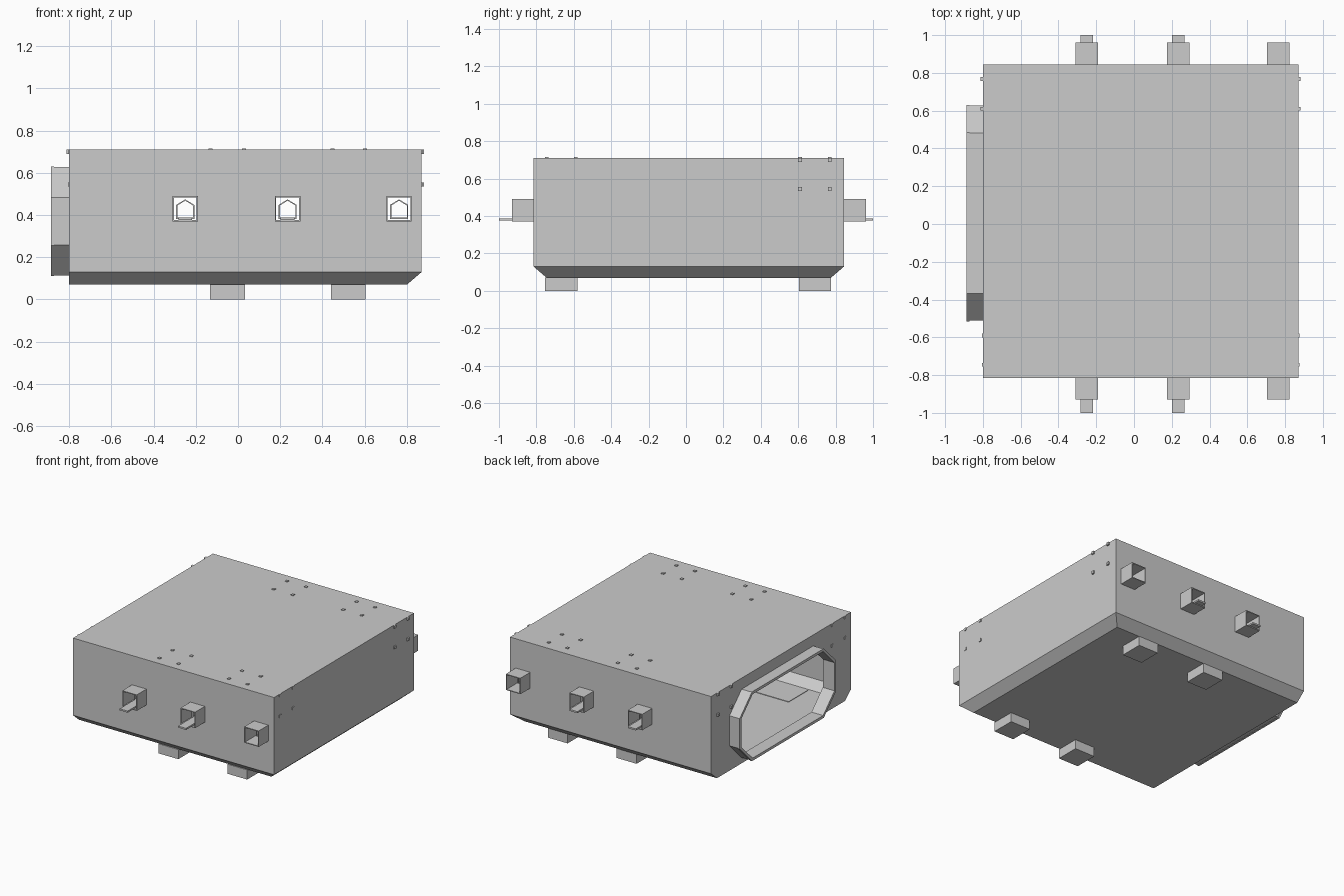
import bpy, bmesh

if "Cube" in bpy.data.objects:
    bpy.data.objects.remove(bpy.data.objects["Cube"])

YF, YB, XL, XR, ZT = -0.815, 0.845, -0.80, 0.87, 0.71   # main body limits


def finish(name, bm):
    bmesh.ops.recalc_face_normals(bm, faces=bm.faces)
    me = bpy.data.meshes.new(name)
    bm.to_mesh(me)
    bm.free()
    ob = bpy.data.objects.new(name, me)
    bpy.context.collection.objects.link(ob)
    return ob


def boxes(name, limits):
    """One object from several boxes given as (x0, x1, y0, y1, z0, z1)."""
    bm = bmesh.new()
    for x0, x1, y0, y1, z0, z1 in limits:
        for v in bmesh.ops.create_cube(bm, size=1)["verts"]:
            v.co = (x0 if v.co.x < 0 else x1, y0 if v.co.y < 0 else y1, z0 if v.co.z < 0 else z1)
    return finish(name, bm)


def prism(name, pts, axis, a, b, inner=None):
    """Extrude a profile along x or y; with an inner profile it becomes an open tube."""
    bm = bmesh.new()

    def loop(profile, d):
        return [bm.verts.new((d, p, q) if axis == "x" else (p, d, q)) for p, q in profile]
    n = len(pts)
    loops = [loop(pts, a), loop(pts, b)]
    if inner:
        loops += [loop(inner, b), loop(inner, a)]
    else:
        bm.faces.new(loops[0])
        bm.faces.new(loops[1])
    pairs = list(zip(loops, loops[1:] + loops[:1])) if inner else [loops]
    for p, q in pairs:
        for i in range(n):
            j = (i + 1) % n
            bm.faces.new((p[i], p[j], q[j], q[i]))
    return finish(name, bm)


def tub(name, t):
    """Box with the lower edges chamfered on three sides, shrunk by t."""
    bm = bmesh.new()
    rows = []
    for z, c in ((0.07 + t, 0.07), (0.13 + t * 0.4, 0), (ZT - t, 0)):
        x0, x1, y0, y1 = XL + t, XR - t - c, YF + t + c, YB - t - c
        rows.append([bm.verts.new((x, y, z)) for x, y in ((x0, y0), (x1, y0), (x1, y1), (x0, y1))])
    bm.faces.new(rows[0])
    bm.faces.new(rows[-1])
    for lo, hi in zip(rows, rows[1:]):
        for i in range(4):
            j = (i + 1) % 4
            bm.faces.new((lo[i], lo[j], hi[j], hi[i]))
    return finish(name, bm)


def cut(ob, cutter):
    m = ob.modifiers.new("cut", "BOOLEAN")
    m.operation, m.solver, m.object = "DIFFERENCE", "EXACT", cutter
    deps = bpy.context.evaluated_depsgraph_get()
    ob_mesh = bpy.data.meshes.new_from_object(ob.evaluated_get(deps))
    ob.modifiers.clear()
    ob.data = ob_mesh
    bpy.data.objects.remove(cutter)


def octagon(t, y0=-0.515, y1=0.63, z0=0.11, z1=0.63, c=0.146):
    c -= t * 0.586
    y0, y1, z0, z1 = y0 + t, y1 - t, z0 + t, z1 - t
    return [(y0 + c, z0), (y1 - c, z0), (y1, z0 + c), (y1, z1 - c),
            (y1 - c, z1), (y0 + c, z1), (y0, z1 - c), (y0, z0 + c)]


def square(x, t):
    h = 0.06 - t
    return [(x - h, 0.43 - h), (x + h, 0.43 - h), (x + h, 0.43 + h), (x - h, 0.43 + h)]


def house(x, t):
    h = 0.043 - t
    return [(x - h, 0.382 + t), (x + h, 0.382 + t), (x + h, 0.448 - t / 2),
            (x, 0.474 - t), (x - h, 0.448 - t / 2)]


PORTS = (-0.25, 0.235, 0.763)

# hollow body with port holes and the big octagonal opening
body = tub("body_shell", 0)
cut(body, tub("cavity_cutter", 0.01))
for px in PORTS:
    cut(body, prism("port_cutter", square(px, 0.005), "y", -1.1, 1.1))
cut(body, prism("opening_cutter", octagon(0.02), "x", -0.95, -0.7))

# octagonal collar and its lip
prism("opening_collar", octagon(0.003), "x", -0.875, XL + 0.002, octagon(0.02))
prism("opening_lip", octagon(0), "x", -0.887, -0.872, octagon(0.02))

# square port sleeves with gabled frames, and tongues on the first two
for wall, tip, end, side in ((YF, -0.93, -1.0, "front"), (YB, 0.962, 1.0, "back")):
    s = 1 if wall > 0 else -1
    for i, px in enumerate(PORTS):
        prism(f"{side}_port_sleeve_{i}", square(px, 0), "y", wall - s * 0.012, tip, square(px, 0.006))
        prism(f"{side}_port_frame_{i}", house(px, 0), "y", wall - s * 0.03, wall, house(px, 0.006))
        if i < 2:
            boxes(f"{side}_port_tongue_{i}",
                  [(px - 0.033, px + 0.033, min(wall, end), max(wall, end), 0.376, 0.388)])

# four feet
FX = ((-0.133, 0.033), (0.44, 0.605))
FY = ((-0.755, -0.58), (0.604, 0.776))
boxes("feet", [(*fx, *fy, 0, 0.072) for fx in FX for fy in FY])

# rivets on the top above each foot, and on the upper corners of both side walls
R = 0.01
top_x, riv_y = (-0.13, 0.028, 0.447, 0.602), (-0.745, -0.59, 0.61, 0.768)
boxes("top_rivets", [(x - R, x + R, y - R, y + R, ZT - 0.005, ZT + 0.006)
                     for x in top_x for y in riv_y])
side = []
for y in riv_y:
    d = 0.012 if y > 0 else 0.005
    for z in (0.545, 0.70):
        side.append((XR - 0.005, XR + d, y - R, y + R, z - R, z + R))
        side.append((XL - d, XL + 0.005, y - R, y + R, z - R, z + R))
boxes("side_rivets", side)

# thin floor panels inside
boxes("floor_panels", [(x0, x1, y0, y1, 0.079, 0.084) for x0, x1, y0, y1 in (
    (0.265, 0.75, -0.42, 0.74), (-0.75, 0.16, -0.42, 0.74),
    (-0.51, 0.03, -0.72, -0.49), (0.2, 0.73, -0.72, -0.49))])
